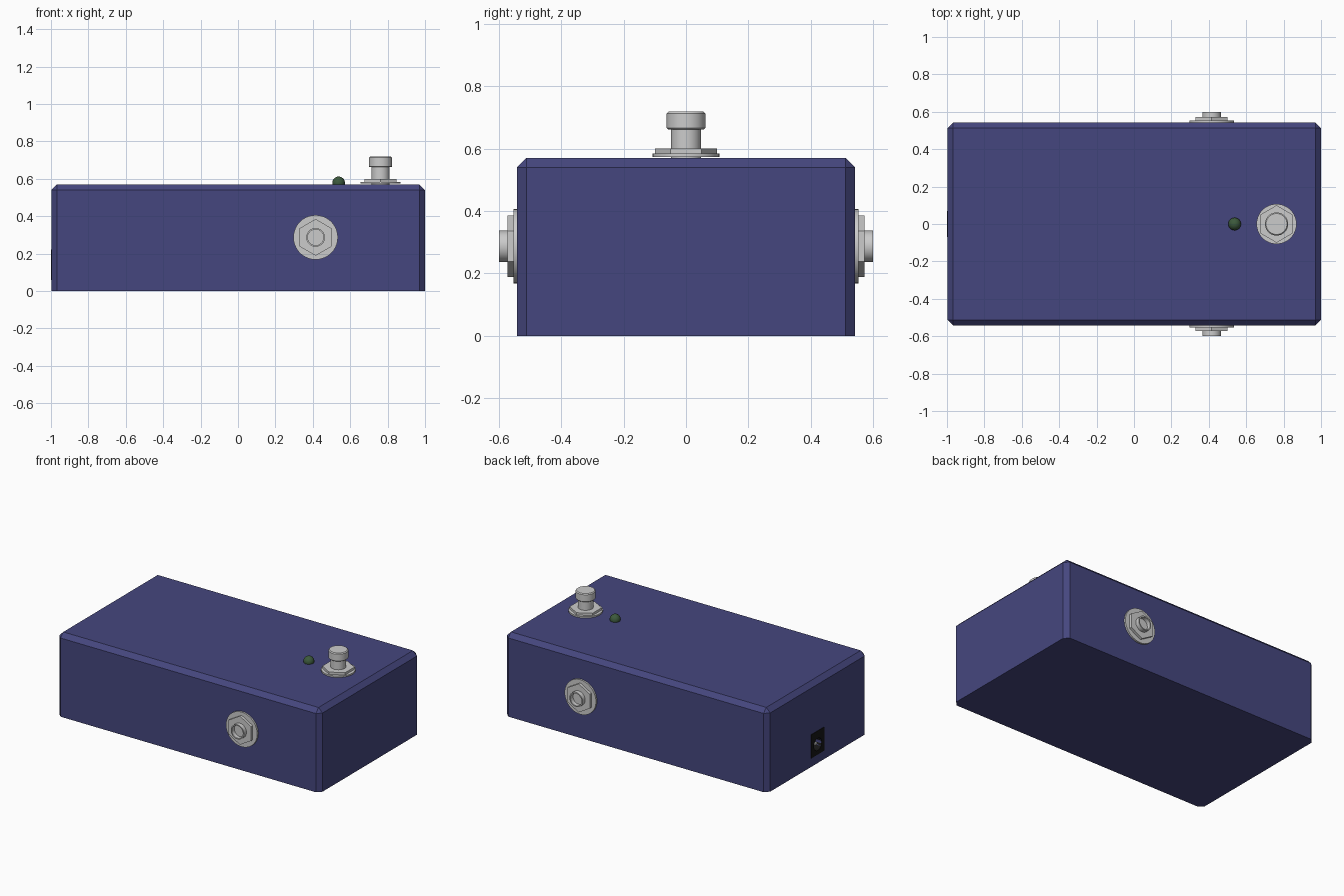
import bpy, bmesh
from math import pi, cos, sin, radians
from mathutils import Matrix

if "Cube" in bpy.data.objects:
    bpy.data.objects.remove(bpy.data.objects["Cube"])


def material(name, rgb):
    m = bpy.data.materials.new(name)
    m.diffuse_color = (*rgb, 1)
    m.use_nodes = True
    m.node_tree.nodes["Principled BSDF"].inputs["Base Color"].default_value = m.diffuse_color
    return m


NAVY = material("navy_paint", (0.06, 0.062, 0.21))
BLACK = material("black_plastic", (0.008, 0.008, 0.008))
GREEN = material("dark_green_lens", (0.045, 0.1, 0.045))


def finish(bm, name, mat=None, matrix=None, smooth=False):
    bmesh.ops.recalc_face_normals(bm, faces=bm.faces[:])
    me = bpy.data.meshes.new(name)
    bm.to_mesh(me)
    bm.free()
    ob = bpy.data.objects.new(name, me)
    bpy.context.collection.objects.link(ob)
    if matrix is not None:
        ob.matrix_world = matrix
    if mat:
        me.materials.append(mat)
    if smooth:
        bpy.ops.object.select_all(action='DESELECT')
        ob.select_set(True)
        bpy.context.view_layer.objects.active = ob
        bpy.ops.object.shade_smooth_by_angle(angle=radians(35))
    return ob


def box(name, lo, hi, mat, bevel=0):
    bm = bmesh.new()
    bmesh.ops.create_cube(bm, size=1)
    for v in bm.verts:
        v.co = [lo[i] + (v.co[i] + 0.5) * (hi[i] - lo[i]) for i in range(3)]
    if bevel:
        # chamfer everything except the bottom rim
        edges = [e for e in bm.edges if max(v.co.z for v in e.verts) > lo[2] + 1e-4]
        bmesh.ops.bevel(bm, geom=edges, offset=bevel, segments=1, affect='EDGES')
    return finish(bm, name, mat)


def lathe(name, profile, matrix, mat=None, n=40):
    """Closed solid of revolution; profile is (radius, height) from axis to axis."""
    bm = bmesh.new()
    rings = [[bm.verts.new((r * cos(2 * pi * i / n + pi / 2), r * sin(2 * pi * i / n + pi / 2), h))
              for i in range(n)] for r, h in profile]
    for a, b in zip(rings, rings[1:]):
        for i in range(n):
            j = (i + 1) % n
            bm.faces.new((a[i], a[j], b[j], b[i]))
    bm.faces.new(rings[0])
    bm.faces.new(rings[-1])
    return finish(bm, name, mat, matrix, smooth=n > 6)


def cut(ob, cutter):
    mod = ob.modifiers.new("hole", 'BOOLEAN')
    mod.operation = 'DIFFERENCE'
    mod.solver = 'EXACT'
    mod.object = cutter


# Enclosure
body = box("enclosure", (-0.998, -0.542, 0), (1, 0.542, 0.57), NAVY, bevel=0.03)

# Input and output sockets: washer, hex nut, hollow sleeve
for side, label in ((-1, "front"), (1, "back")):
    m = Matrix.Translation((0.415, side * 0.542, 0.287)) @ Matrix.Rotation(-side * pi / 2, 4, 'X')
    lathe(label + "_socket_washer", [(0.119, -0.01), (0.119, 0.012)], m)
    lathe(label + "_socket_nut", [(0.098, 0), (0.098, 0.03)], m, n=6)
    lathe(label + "_socket_sleeve",
          [(0.05, 0), (0.05, 0.058), (0.042, 0.058), (0.042, 0.02)], m)

# Footswitch: washer, hex nut, stem and button
m = Matrix.Translation((0.762, 0, 0.57))
lathe("switch_washer", [(0.107, 0.004), (0.107, 0.014)], m)
lathe("switch_nut", [(0.1, 0.014), (0.1, 0.03)], m, n=6)
lathe("switch_stem", [(0.048, -0.02), (0.048, 0.1)], m)
lathe("switch_button",
      [(0.058, 0.092), (0.062, 0.096), (0.062, 0.143), (0.056, 0.149)], m)

# Indicator lamp
bm = bmesh.new()
bmesh.ops.create_uvsphere(bm, u_segments=24, v_segments=14, radius=0.034)
finish(bm, "indicator_lamp", GREEN, Matrix.Translation((0.538, 0, 0.578)), smooth=True)

# Power socket on the left end, with a round recess and centre pin
plate = box("power_socket", (-1.001, -0.07, 0.06), (-0.85, 0.07, 0.222), BLACK)
along_x = Matrix.Translation((-1, 0, 0.13)) @ Matrix.Rotation(-pi / 2, 4, 'Y')
hole = lathe("power_socket_cutter", [(0.042, -0.1), (0.042, 0.05)], along_x)
hole.hide_render = True
hole.hide_set(True)
cut(plate, hole)
cut(body, hole)
lathe("power_pin", [(0.011, -0.11), (0.011, -0.012), (0.007, -0.008)], along_x, n=16)
